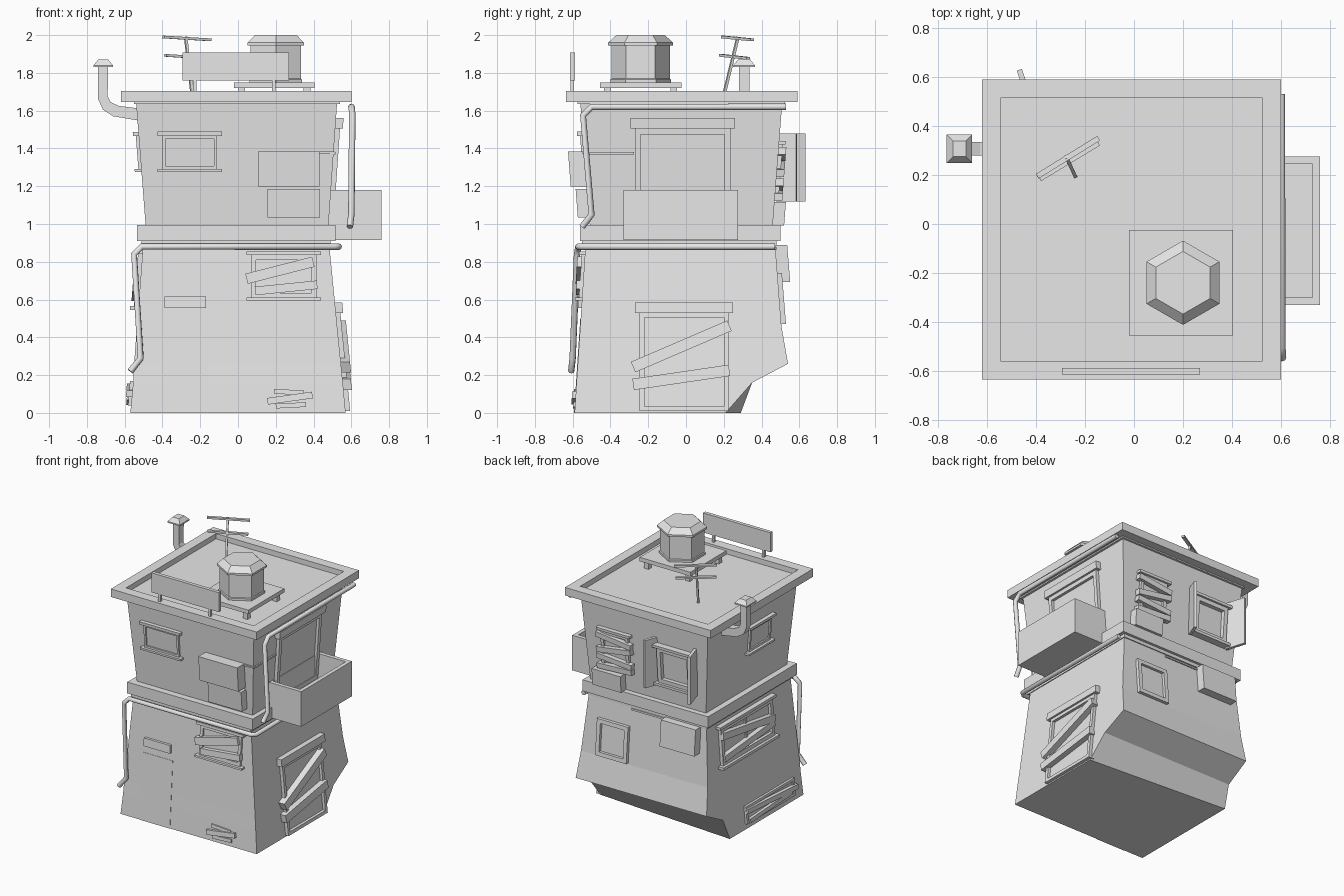
import bpy, bmesh, math
from mathutils import Vector, Matrix

old = bpy.data.objects.get("Cube")
if old:
    bpy.data.objects.remove(old, do_unlink=True)

grey = bpy.data.materials.new("plain_grey")
grey.use_nodes = True
grey.diffuse_color = (0.8, 0.8, 0.8, 1)
grey.node_tree.nodes["Principled BSDF"].inputs["Base Color"].default_value = (0.8, 0.8, 0.8, 1)


def finish(name, bm):
    bmesh.ops.recalc_face_normals(bm, faces=bm.faces)
    me = bpy.data.meshes.new(name)
    bm.to_mesh(me)
    bm.free()
    me.materials.append(grey)
    ob = bpy.data.objects.new(name, me)
    bpy.context.collection.objects.link(ob)
    return ob


def loft(name, rings):
    """Skin a list of point rings and cap both ends."""
    bm = bmesh.new()
    vs = [[bm.verts.new(p) for p in r] for r in rings]
    n = len(vs[0])
    for a, b in zip(vs, vs[1:]):
        for i in range(n):
            j = (i + 1) % n
            bm.faces.new((a[i], a[j], b[j], b[i]))
    bm.faces.new(vs[0])
    bm.faces.new(vs[-1])
    return finish(name, bm)


def rect(z, x0, x1, y0, y1, skew=0):
    return [(x0, y0, z), (x1, y0, z), (x1, y1, z), (x0, y1 + skew, z)]


def box(name, x0, x1, y0, y1, z0, z1):
    return loft(name, [rect(z0, x0, x1, y0, y1), rect(z1, x0, x1, y0, y1)])


def tray(name, x0, x1, y0, y1, z0, z1, t, floor):
    inner = (x0 + t, x1 - t, y0 + t, y1 - t)
    return loft(name, [rect(z0, x0, x1, y0, y1), rect(z1, x0, x1, y0, y1),
                       rect(z1, *inner), rect(floor, *inner)])


def beam(name, a, b, w, h):
    """Straight bar from a to b, w wide and h high."""
    a, b = Vector(a), Vector(b)
    d = b - a
    bm = bmesh.new()
    bmesh.ops.create_cube(bm, size=1)
    m = Matrix.Translation((a + b) / 2) @ d.to_track_quat('X', 'Z').to_matrix().to_4x4()
    bmesh.ops.transform(bm, matrix=m @ Matrix.Diagonal((d.length, w, h, 1)), verts=bm.verts)
    return finish(name, bm)


def pipe(name, pts, r):
    cu = bpy.data.curves.new(name, 'CURVE')
    cu.dimensions = '3D'
    cu.bevel_depth, cu.bevel_resolution, cu.use_fill_caps = r, 2, True
    sp = cu.splines.new('POLY')
    sp.points.add(len(pts) - 1)
    for p, q in zip(sp.points, pts):
        p.co = (*q, 1)
    cu.materials.append(grey)
    ob = bpy.data.objects.new(name, cu)
    bpy.context.collection.objects.link(ob)
    bpy.ops.object.select_all(action='DESELECT')
    ob.select_set(True)
    bpy.context.view_layer.objects.active = ob
    bpy.ops.object.convert(target='MESH')
    bpy.ops.object.shade_smooth_by_angle(angle=math.radians(50))


# Sloping walls: axis, outward sign, low height, offset there, high height, offset there
WALLS = {
    "front_low": (1, -1, 0, -.59, .9, -.53), "front_up": (1, -1, 1, -.51, 1.65, -.56),
    "back_low": (1, 1, 0, .542, .9, .47), "back_up": (1, 1, 1, .46, 1.65, .51),
    "right_low": (0, 1, 0, .57, .9, .48), "right_up": (0, 1, 1, .48, 1.65, .525),
    "left_low": (0, -1, 0, -.57, .9, -.50), "left_up": (0, -1, 1, -.49, 1.65, -.54)}


def panel(name, wall, parts):
    """Plates on a wall; each part is centre u, z, width, height, thickness, tilt."""
    axis, s, z0, o0, z1, o1 = WALLS[wall]
    bm = bmesh.new()
    for u, z, w, h, d, *tilt in parts:
        c, k = (math.cos(tilt[0]), math.sin(tilt[0])) if tilt else (1, 0)
        for v in bmesh.ops.create_cube(bm, size=1)["verts"]:
            a, b = v.co.x * w, v.co.y * h
            pu, pz = u + a * c - b * k, z + a * k + b * c
            out = o0 + (o1 - o0) * (pz - z0) / (z1 - z0) + s * (d if v.co.z > 0 else -.02)
            v.co = (out, pu, pz) if axis == 0 else (pu, out, pz)
    return finish(name, bm)


def frame(u0, u1, z0, z1, t=.02, d=.022, lintel=0, sill=0):
    """Window: four bars, a thin pane, and optional lintel and sill."""
    u, z, w, h = (u0 + u1) / 2, (z0 + z1) / 2, u1 - u0, z1 - z0
    parts = [(u0 + t / 2, z, t, h, d), (u1 - t / 2, z, t, h, d),
             (u, z0 + t / 2, w, t, d), (u, z1 - t / 2, w, t, d), (u, z, w, h, .004)]
    if lintel:
        parts.append((u, z1 + lintel / 2, w + .05, lintel, d + .015))
    if sill:
        parts.append((u, z0 - sill / 2, w + .05, sill, d + .02))
    return parts


# Storeys, bands and roof
loft("lower_storey", [rect(0, -.57, .57, -.59, .21, .08), rect(.16, -.555, .555, -.58, .35),
                      rect(.26, -.55, .545, -.573, .54), rect(.46, -.535, .525, -.56, .505),
                      rect(.92, -.5, .48, -.53, .47)])
box("band_lip", -.51, .49, -.55, .48, .885, .92)
box("storey_band", -.535, .515, -.56, .5, .91, .995)
loft("upper_storey", [rect(.98, -.488, .478, -.508, .458), rect(1.65, -.54, .525, -.56, .51)])
box("roof_lip", -.55, .54, -.575, .525, 1.635, 1.66)
tray("roof", -.62, .6, -.635, .59, 1.645, 1.705, .075, 1.665)

# Balcony and its doorway
tray("balcony", .47, .76, -.33, .275, .915, 1.18, .03, .96)
panel("balcony_door", "right_up", frame(-.27, .235, 1.0, 1.505, .03, .025, .055))

# Water tank on a footed platform
box("tank_platform", -.02, .405, -.455, -.025, 1.72, 1.75)
for x in (.02, .365):
    for y in (-.415, -.065):
        box("platform_foot", x - .018, x + .018, y - .018, y + .018, 1.66, 1.725)


def hexagon(r, z):
    return [(.2 + r * math.sin(i * math.pi / 3), -.24 + r * math.cos(i * math.pi / 3), z) for i in range(6)]


loft("water_tank", [hexagon(.16, 1.745), hexagon(.16, 1.765), hexagon(.154, 1.77), hexagon(.154, 1.945),
                    hexagon(.172, 1.945), hexagon(.172, 1.96), hexagon(.128, 2.0)])

# Rooftop sign
box("sign_board", -.295, .27, -.615, -.588, 1.76, 1.907)
for x in (-.23, .19):
    box("sign_post", x - .009, x + .009, -.612, -.592, 1.69, 1.78)

# Antenna
beam("antenna_mast", (-.24, .195, 1.66), (-.277, .275, 1.99), .014, .014)
beam("antenna_top_bar", (-.395, .195, 1.99), (-.145, .35, 1.975), .022, .014)
beam("antenna_low_bar", (-.385, .185, 1.893), (-.145, .33, 1.877), .022, .014)

# Square elbow flue with a tapered cap
flue = [((-.51, 1.545), (-.51, 1.61)), ((-.66, 1.57), (-.63, 1.625)), ((-.715, 1.605), (-.675, 1.645)),
        ((-.74, 1.66), (-.69, 1.675)), ((-.742, 1.84), (-.688, 1.84))]
loft("flue", [[(a, .28, b), (a, .335, b), (c, .335, d), (c, .28, d)] for (a, b), (c, d) in flue])
loft("flue_cap", [rect(1.83, -.765, -.662, .25, .365), rect(1.84, -.765, -.662, .25, .365),
                  rect(1.87, -.74, -.687, .275, .34)])

# Gutters and downpipes
pipe("lower_pipe", [(.53, .47, .88), (.535, -.55, .88), (.51, -.57, .88), (-.51, -.57, .88),
                    (-.55, -.577, .84), (-.515, -.6, .29), (-.57, -.608, .22)], .017)
pipe("upper_pipe", [(.6, .53, 1.62), (.602, -.5, 1.62), (.605, -.545, 1.575),
                    (.6, -.5, 1.05), (.592, -.55, .985)], .017)

# Front wall
panel("front_upper_window", "front_up", frame(-.4, -.11, 1.29, 1.467, .016, .015, .022, .016))
panel("front_vent_box", "front_up", [(.268, 1.292, .325, .185, .085)])
panel("front_vent_box_small", "front_up", [(.295, 1.11, .28, .15, .06)])
panel("front_cable", "front_up", [(.46, 1.378, .1, .012, .01)])
panel("right_cable", "right_up", [(-.41, 1.375, .27, .012, .01)])
panel("front_lower_window", "front_low", frame(.07, .415, .61, .835, .025, .018, .02, .014)
      + [(.222, .755, .365, .055, .04, .25), (.255, .662, .33, .045, .035, .1)])
panel("front_door", "front_low", [(-.28, .25, .25, .5, .003)])
panel("front_door_sign", "front_low", [(-.28, .585, .22, .06, .02)])
panel("front_low_boards", "front_low", [(.275, .078, .24, .035, .02, .14), (.27, .11, .16, .025, .01, -.06),
                                        (.28, .04, .16, .025, .01, .05)])

# Right wall
panel("right_lower_window", "right_low", frame(-.245, .225, .01, .53, .025, .025, .055)
      + [(-.025, .352, .555, .06, .05, .406), (-.025, .188, .515, .06, .045, .145)])

# Left wall
panel("left_upper_window", "left_up", frame(-.26, 0, 1.29, 1.467, .018, .015, .02, .016))
panel("left_lower_window", "left_low", frame(-.28, .34, .565, .84, .03, .025, .02, .02)
      + [(.03, .7, .02, .27, .015), (.03, .74, .62, .05, .04, .14), (.03, .64, .6, .045, .04, -.08)])
panel("left_low_vent", "left_low", frame(-.48, .1, .04, .17, .02, .015)
      + [(-.2, .12, .6, .035, .03, .06), (-.18, .07, .5, .03, .025, -.05)])

# Back wall
panel("back_boarded_window", "back_up", frame(.13, .36, 1.13, 1.42, .025, .02, .02)
      + [(.245, z, .29, .04, .04, t) for z, t in ((1.37, .12), (1.29, -.15), (1.21, .08), (1.15, -.05))])
panel("back_planter_box", "back_up", [(.3, 1.055, .24, .125, .06)])
panel("back_shutter_window", "back_up", frame(-.4, -.12, 1.15, 1.42, .03, .035, .02, .02))
beam("back_shutter_left", (-.1, .48, 1.3), (-.06, .585, 1.3), .022, .36)
beam("back_shutter_right", (-.42, .48, 1.3), (-.468, .63, 1.3), .022, .36)
panel("back_small_window", "back_low", frame(.13, .39, .47, .74, .03, .025))
panel("back_vent_box", "back_low", [(-.31, .79, .29, .195, .065)])
panel("back_cable", "back_low", [(-.03, .87, .3, .012, .01)])
